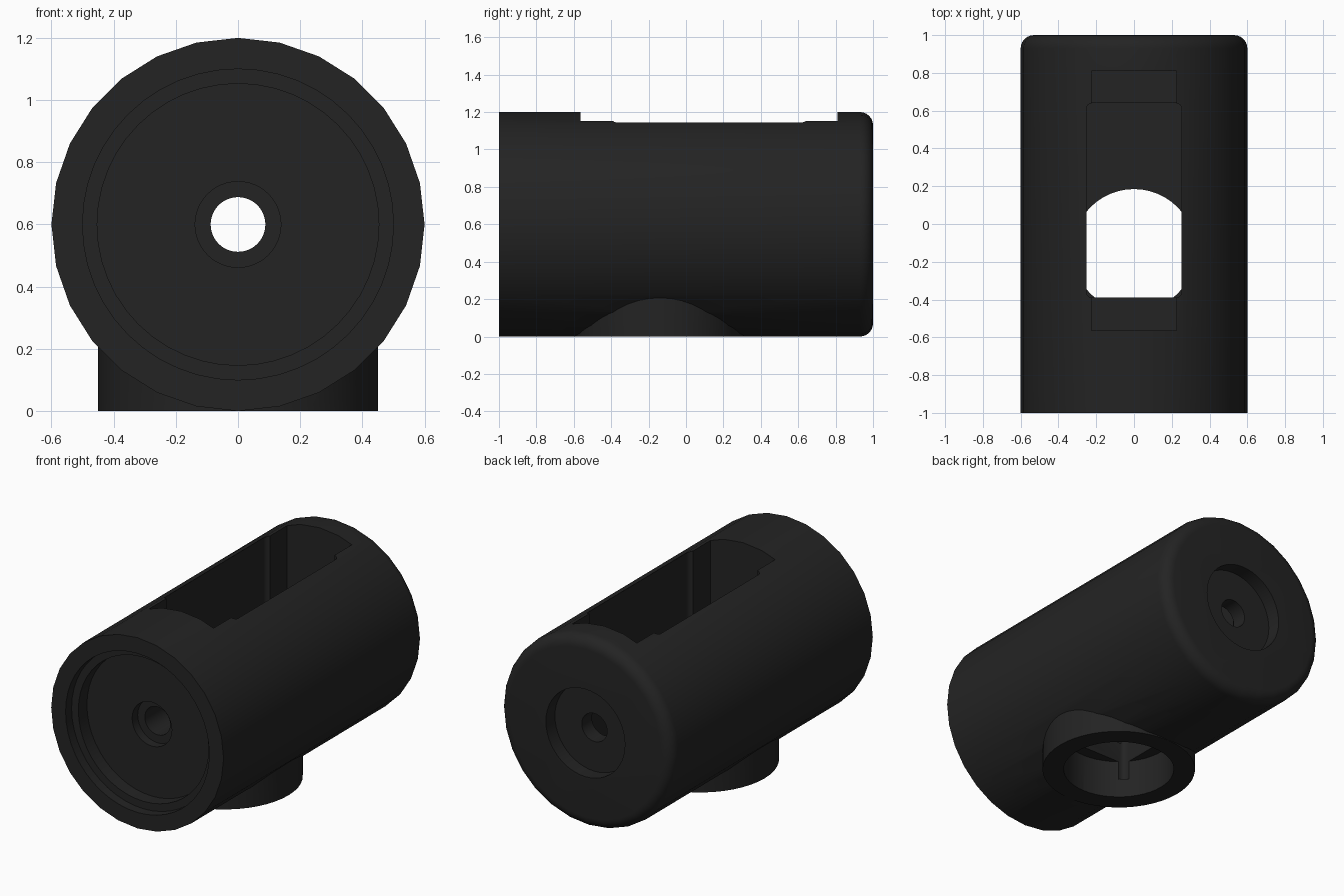
import bpy, bmesh, math
from mathutils import Matrix

if "Cube" in bpy.data.objects:
    bpy.data.objects.remove(bpy.data.objects["Cube"])

AXIS_Z = 0.6      # height of the housing axis
NECK_Y = -0.14    # position of the round socket underneath

black = bpy.data.materials.new("black_plastic")
black.diffuse_color = (0.017, 0.017, 0.017, 1)
black.use_nodes = True
black.node_tree.nodes["Principled BSDF"].inputs["Base Color"].default_value = black.diffuse_color


def finish(name, bm):
    bmesh.ops.recalc_face_normals(bm, faces=bm.faces)
    mesh = bpy.data.meshes.new(name)
    bm.to_mesh(mesh)
    bm.free()
    mesh.materials.append(black)
    ob = bpy.data.objects.new(name, mesh)
    bpy.context.collection.objects.link(ob)
    return ob


def lathe(name, profile, sides):
    """Revolve (radius, y) points around the housing axis and cap both ends."""
    bm = bmesh.new()
    rings = []
    for r, y in profile:
        angles = [2 * math.pi * i / sides for i in range(sides)]
        rings.append([bm.verts.new((r * math.cos(a), y, AXIS_Z + r * math.sin(a))) for a in angles])
    for a, b in zip(rings, rings[1:]):
        for i in range(sides):
            j = (i + 1) % sides
            bm.faces.new((a[i], a[j], b[j], b[i]))
    bm.faces.new(rings[0])
    bm.faces.new(rings[-1])
    return finish(name, bm)


def upright(name, r, z0, z1, sides=48):
    bm = bmesh.new()
    bmesh.ops.create_cone(bm, cap_ends=True, segments=sides, radius1=r, radius2=r, depth=z1 - z0,
                          matrix=Matrix.Translation((0, NECK_Y, (z0 + z1) / 2)))
    return finish(name, bm)


def pocket(name, half_x, y0, y1, z0, corner=0.0):
    """Open-topped rectangular pocket, optionally with rounded upright corners."""
    bm = bmesh.new()
    m = Matrix.Translation((0, (y0 + y1) / 2, (z0 + 1.4) / 2)) @ Matrix.Diagonal((2 * half_x, y1 - y0, 1.4 - z0, 1))
    bmesh.ops.create_cube(bm, size=1, matrix=m)
    if corner:
        edges = [e for e in bm.edges if abs(e.verts[0].co.z - e.verts[1].co.z) > 0.1]
        bmesh.ops.bevel(bm, geom=edges, offset=corner, segments=4, profile=0.5, affect='EDGES')
    return finish(name, bm)


def combine(target, tool, operation):
    mod = target.modifiers.new(tool.name, 'BOOLEAN')
    mod.object = tool
    mod.operation = operation
    mod.solver = 'EXACT'
    bpy.context.view_layer.objects.active = target
    bpy.ops.object.modifier_apply(modifier=mod.name)
    bpy.data.objects.remove(tool, do_unlink=True)


# Main barrel with a rounded rear edge
R = 0.07
outline = [(0.6, -1.0)]
for i in range(7):
    t = math.pi / 2 * i / 6
    outline.append((0.6 - R + R * math.cos(t), 1 - R + R * math.sin(t)))
housing = lathe("housing", outline, 28)

# Round socket under the barrel
combine(housing, upright("neck", 0.45, 0.0, 0.5), 'UNION')

# Stepped front recess, rear recess and the shaft bore through both ends
combine(housing, lathe("front_recess", [(0.5, -1.1), (0.5, -0.94), (0.453, -0.94), (0.453, -0.855),
                                        (0.138, -0.855), (0.138, -0.8), (0.088, -0.8), (0.088, 0.0)], 48),
        'DIFFERENCE')
combine(housing, lathe("rear_recess", [(0.088, -0.1), (0.088, 0.91), (0.275, 0.91), (0.275, 1.1)], 48),
        'DIFFERENCE')

# Top slot, narrower bearing pockets at its ends, and the socket bore
combine(housing, pocket("bearing_pockets", 0.225, -0.565, 0.81, 0.37), 'DIFFERENCE')
combine(housing, pocket("slot", 0.252, -0.39, 0.64, 0.12, 0.03), 'DIFFERENCE')
combine(housing, upright("socket_bore", 0.325, -0.1, 0.24), 'DIFFERENCE')

# Smooth curved walls, crisp edges
bpy.ops.object.select_all(action='DESELECT')
housing.select_set(True)
bpy.context.view_layer.objects.active = housing
bpy.ops.object.shade_smooth_by_angle(angle=math.radians(30))
